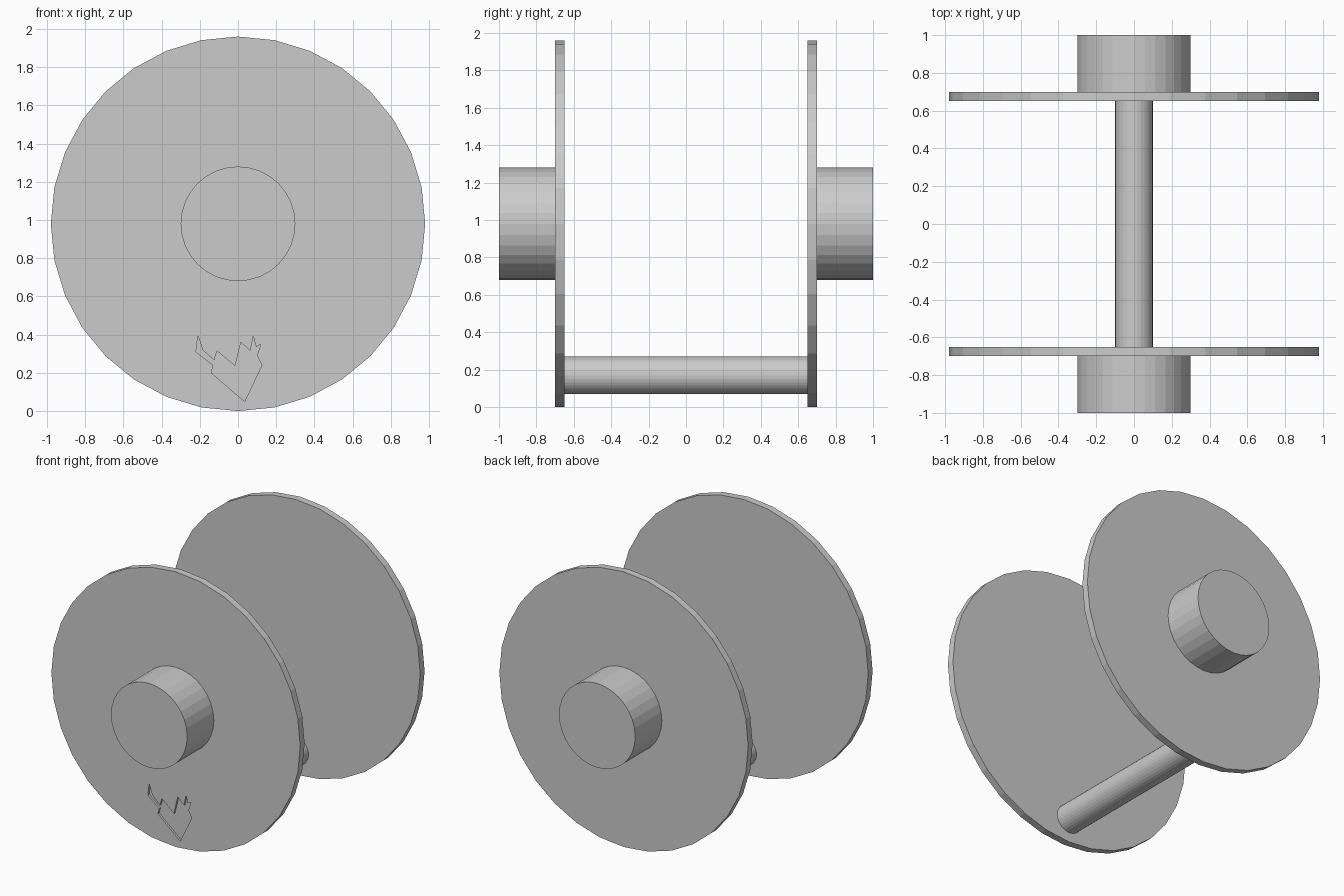
import bpy, math

if "Cube" in bpy.data.objects:
    bpy.data.objects.remove(bpy.data.objects["Cube"])

AXIS_Z = 0.98   # height of the main axis


def rod(name, radius, y0, y1, z):
    """Flat-shaded 32-sided cylinder running along y."""
    bpy.ops.mesh.primitive_cylinder_add(
        vertices=32, radius=radius, depth=abs(y1 - y0),
        location=(0, (y0 + y1) / 2, z), rotation=(math.pi / 2, 0, 0))
    obj = bpy.context.object
    obj.name = name
    bpy.ops.object.transform_apply(location=False, rotation=True, scale=True)
    return obj


# Discs and stub shafts on both ends
discs = {}
for side, s in (("front", -1), ("back", 1)):
    discs[side] = rod(side + "_disc", 0.98, s * 0.65, s * 0.70, AXIS_Z)
    rod(side + "_shaft", 0.30, s * 0.70, s * 1.0, AXIS_Z)

# Offset crank pin between the discs
rod("crank_pin", 0.10, -0.65, 0.65, 0.17)

# Shallow jagged chip in the front disc face
outline = [(-.21, .395), (-.185, .32), (-.125, .265), (-.11, .315),
           (-.015, .235), (.015, .36), (.065, .315), (.08, .39),
           (.095, .335), (.12, .35), (.10, .29), (.125, .24),
           (.035, .05), (-.14, .20), (-.13, .24), (-.22, .31)]
n = len(outline)
verts = [(x, y, z) for y in (-0.72, -0.685) for x, z in outline]
faces = [tuple(range(n - 1, -1, -1)), tuple(range(n, 2 * n))]
faces += [(i, (i + 1) % n, (i + 1) % n + n, i + n) for i in range(n)]
mesh = bpy.data.meshes.new("chip_cutter")
mesh.from_pydata(verts, [], faces)
cutter = bpy.data.objects.new("chip_cutter", mesh)
bpy.context.collection.objects.link(cutter)

# Make the cutter normals point outward
bpy.ops.object.select_all(action='DESELECT')
bpy.context.view_layer.objects.active = cutter
cutter.select_set(True)
bpy.ops.object.mode_set(mode='EDIT')
bpy.ops.mesh.select_all(action='SELECT')
bpy.ops.mesh.normals_make_consistent(inside=False)
bpy.ops.object.mode_set(mode='OBJECT')
cutter.hide_render = True
cutter.display_type = 'WIRE'

cut = discs["front"].modifiers.new("chip", 'BOOLEAN')
cut.operation = 'DIFFERENCE'
cut.solver = 'EXACT'
cut.object = cutter
